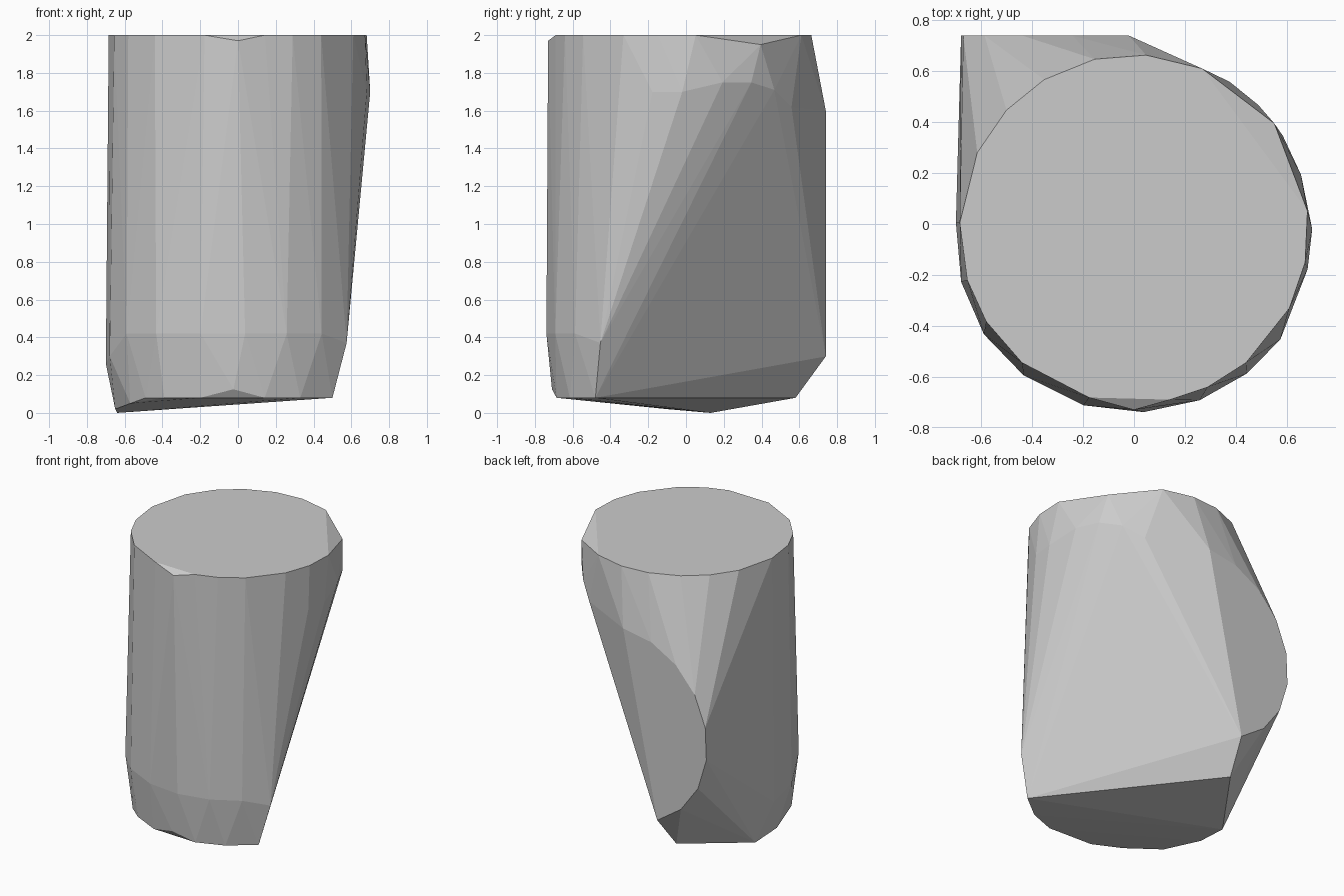
import bpy
import bmesh
from math import sin, cos, radians
from mathutils import Vector

default_cube = bpy.data.objects.get("Cube")
if default_cube:
    bpy.data.objects.remove(default_cube, do_unlink=True)


def make_material(name, value):
    material = bpy.data.materials.new(name)
    material.use_nodes = True
    colour = (value, value, value, 1)
    material.diffuse_color = colour
    shader = material.node_tree.nodes["Principled BSDF"]
    shader.inputs["Base Color"].default_value = colour
    shader.inputs["Roughness"].default_value = 0.8
    return material


def level_ring(radius, angles, height):
    """Points around the body axis at one height."""
    return [Vector((radius * cos(radians(angle)),
                    radius * sin(radians(angle)) - 0.02,
                    height)) for angle in angles]


def upright_arc(centre, radius_x, radius_z, start, end, steps):
    """Points along an arc that stands in a plane facing the back."""
    points = []
    for step in range(steps + 1):
        angle = radians(start + (end - start) * step / steps)
        points.append(Vector((centre[0] + radius_x * cos(angle),
                              centre[1],
                              centre[2] + radius_z * sin(angle))))
    return points


def build_hull(name, points, material):
    """Wrap the points in one flat-faced closed skin."""
    bm = bmesh.new()
    for point in points:
        bm.verts.new(point)
    result = bmesh.ops.convex_hull(bm, input=bm.verts[:])
    loose = set(result["geom_interior"]) | set(result["geom_unused"])
    loose_verts = [item for item in loose if isinstance(item, bmesh.types.BMVert)]
    bmesh.ops.delete(bm, geom=loose_verts, context="VERTS")
    bmesh.ops.recalc_face_normals(bm, faces=bm.faces[:])
    mesh = bpy.data.meshes.new(name)
    bm.to_mesh(mesh)
    bm.free()
    mesh.materials.append(material)
    hull = bpy.data.objects.new(name, mesh)
    bpy.context.scene.collection.objects.link(hull)
    return hull


# Round flat top, with a slightly lowered lip at the front and one corner
top_angles = (-163, -148, -130, -105, -78, -65, -50, -27, -11, 6,
              67, 86, 103, 121, 137, 154, 178)
top_rim = level_ring(0.685, top_angles, 2)
top_rim += level_ring(0.69, [37], 1.95)
top_rim += level_ring(0.71, [-90], 1.97)

# Shoulder that overhangs the slanted cut
shoulder = level_ring(0.7, (-13, 0), 1.7)
shoulder += level_ring(0.69, (18, 32), 1.75)
shoulder += level_ring(0.69, [45], 1.71)
shoulder += level_ring(0.69, [57], 1.62)

# Lower edge of the rounded front wall
lower_wall = level_ring(0.7, [178], 0.26)
lower_wall += level_ring(0.71, [-163], 0.3)
lower_wall += level_ring(0.72, (-145, -127, -106, -87, -69, -52), 0.42)
lower_wall += level_ring(0.72, [-37], 0.37)

# Flat half-round panel at the back
back_panel = upright_arc((-0.02, 0.74, 0.92), 0.665, 0.68, 90, 246, 8)

# Slightly tilted base, with a straight edge under the slanted cut
base = level_ring(0.68, [-136, -125, -107, -78, -61], 0.08)
base += level_ring(0.69, [-92], 0.125)
base += [Vector(point) for point in (
    (0.5, -0.48, 0.08),
    (-0.33, 0.58, 0.08),
    (-0.64, 0.13, 0),
    (-0.65, -0.1, 0.02),
    (-0.57, -0.38, 0.05),
)]

grey = make_material("light grey", 0.6)
build_hull("faceted_body", top_rim + shoulder + lower_wall + back_panel + base, grey)
